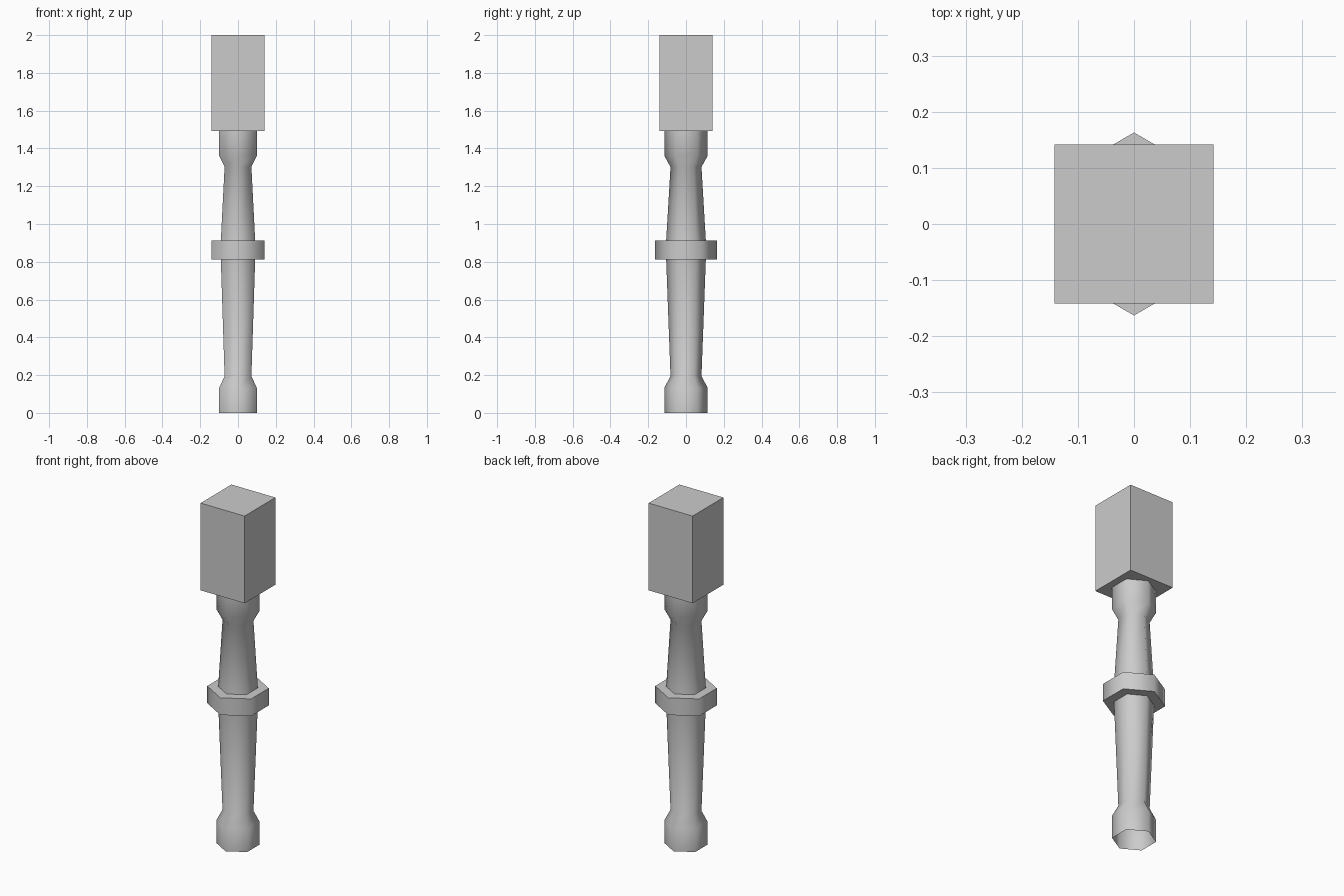
import bpy, bmesh
from math import cos, sin, pi, radians

if "Cube" in bpy.data.objects:
    bpy.data.objects.remove(bpy.data.objects["Cube"])

SIDES = 6


def turned(name, profile):
    """Six-sided open lathe from (radius, z) points, corners facing +-y."""
    bm = bmesh.new()
    rings = []
    for r, z in profile:
        rings.append([bm.verts.new((r * cos(pi / 2 + 2 * pi * i / SIDES),
                                    r * sin(pi / 2 + 2 * pi * i / SIDES), z))
                      for i in range(SIDES)])
    for a, b in zip(rings, rings[1:]):
        for i in range(SIDES):
            j = (i + 1) % SIDES
            bm.faces.new((a[i], a[j], b[j], b[i]))
    mesh = bpy.data.meshes.new(name)
    bm.to_mesh(mesh)
    bm.free()
    obj = bpy.data.objects.new(name, mesh)
    bpy.context.collection.objects.link(obj)
    # Rounded look around the six sides, crisp collar steps
    bpy.ops.object.select_all(action='DESELECT')
    obj.select_set(True)
    bpy.context.view_layer.objects.active = obj
    bpy.ops.object.shade_smooth_by_angle(angle=radians(65))
    return obj


# Lower shaft with flared foot (open underneath)
turned("lower_shaft", [(0.115, 0), (0.115, 0.132), (0.082, 0.195), (0.105, 0.812)])

# Middle collar
turned("collar", [(0.105, 0.812), (0.163, 0.812), (0.163, 0.912), (0.105, 0.912)])

# Upper shaft with flared neck
turned("upper_shaft", [(0.105, 0.912), (0.082, 1.302), (0.115, 1.362), (0.115, 1.492)])

# Square top block
bpy.ops.mesh.primitive_cube_add(size=1, location=(0, 0, 1.746))
block = bpy.context.object
block.name = "top_block"
block.scale = (0.283, 0.283, 0.508)
bpy.ops.object.transform_apply(location=False, rotation=False, scale=True)
